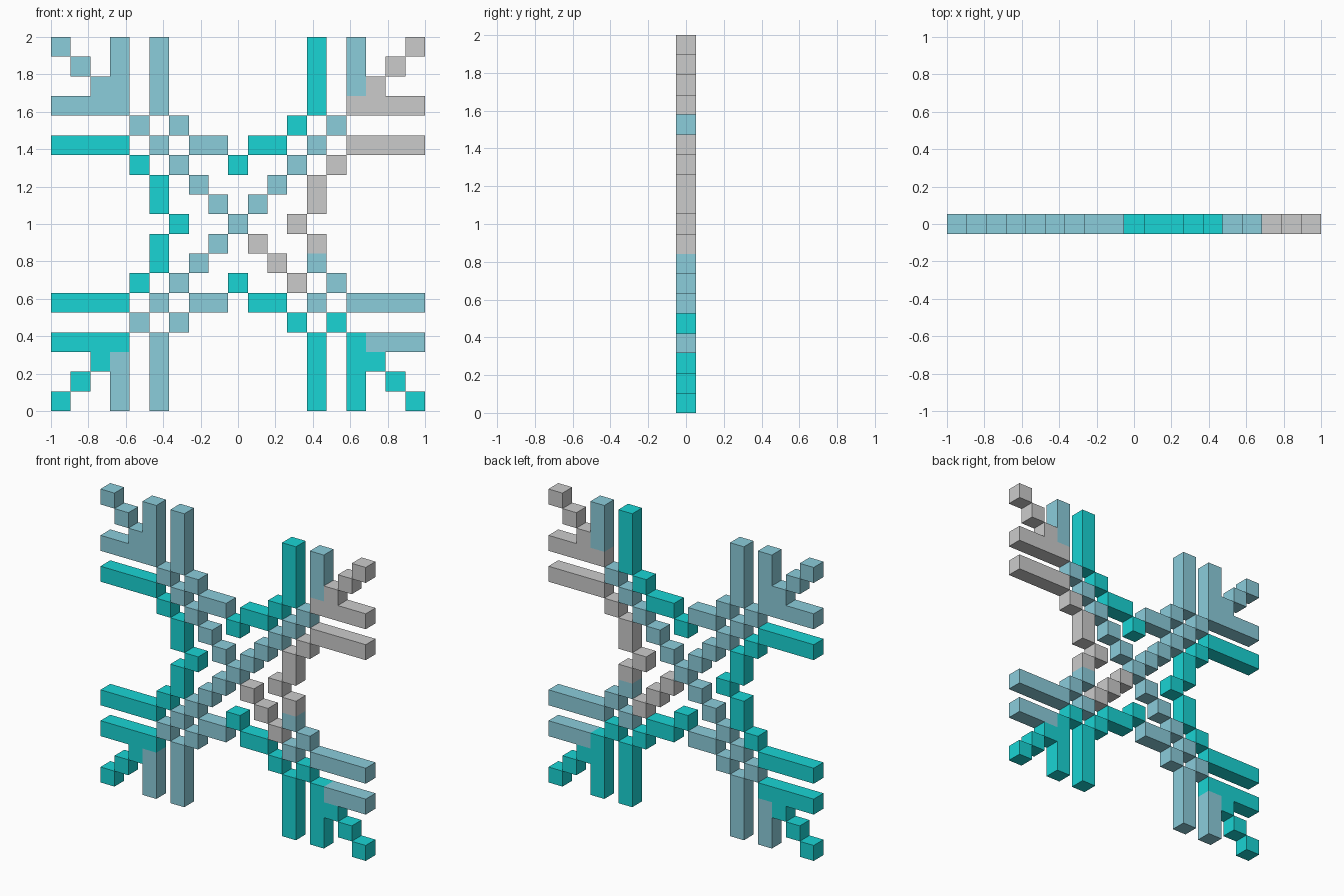
import bpy, bmesh
from mathutils import Vector

if "Cube" in bpy.data.objects:
    bpy.data.objects.remove(bpy.data.objects["Cube"])

CELL = 2 / 19          # 19 x 19 grid of cubes, one cube deep
H = CELL / 2


def make_mat(name, rgb):
    m = bpy.data.materials.new(name)
    m.diffuse_color = (*rgb, 1)
    m.use_nodes = True
    m.node_tree.nodes["Principled BSDF"].inputs["Base Color"].default_value = m.diffuse_color
    return m


MATS = [make_mat("pale_ice", (0.26, 0.61, 0.71)),
        make_mat("bright_cyan", (0.01, 0.66, 0.66)),
        None]          # plain grey
KEY = "LCG"            # pale, cyan, grey
DIRS = [Vector(d) for d in ((1, 0, 0), (-1, 0, 0), (0, 1, 0),
                            (0, -1, 0), (0, 0, 1), (0, 0, -1))]


def build(name, cells):
    """Outer skin of a set of cubes: {(column, row) from the centre: colour}."""
    bm = bmesh.new()
    for (x, z), colour in cells.items():
        c = Vector((x * CELL, 0, 1 + z * CELL))
        for n in DIRS:
            if n.y == 0 and (x + int(n.x), z + int(n.z)) in cells:
                continue
            u = Vector((n.y, n.z, n.x))
            v = n.cross(u)
            f = bm.faces.new([bm.verts.new(c + H * (n + a * u + b * v))
                              for a, b in ((-1, -1), (1, -1), (1, 1), (-1, 1))])
            f.material_index = KEY.index(colour)
    bmesh.ops.remove_doubles(bm, verts=bm.verts, dist=1e-4)
    bmesh.ops.dissolve_limit(bm, angle_limit=0.01, verts=bm.verts,
                             edges=bm.edges, delimit={'MATERIAL'})
    me = bpy.data.meshes.new(name)
    bm.to_mesh(me)
    bm.free()
    for m in MATS:
        me.materials.append(m)
    ob = bpy.data.objects.new(name, me)
    bpy.context.collection.objects.link(ob)


# Quarter motif: part -> groups of (cells, colours for the four quadrants)
QUADS = [("upper_left", -1, 1), ("upper_right", 1, 1),
         ("lower_left", -1, -1), ("lower_right", 1, -1)]
out = range(6, 10)
PARTS = {
    "branch_tip": [
        ([(i, i) for i in out], "LGCC"),
        ([(i, 6) for i in out[1:]], "LGCL"),
        ([(6, i) for i in out[1:]], "LLLC")],
    "horizontal_bar": [([(i, 4) for i in out], "CGCL")],
    "vertical_bar": [([(4, i) for i in out], "LCLC")],
    "branch_joint": [
        ([(5, 5)], "LLLC"),
        ([(4, 4)], "LLLL"),
        ([(3, 5)], "LCLC"),
        ([(5, 3)], "CGCL")],
    "diagonal_spoke": [([(i, i) for i in (1, 2, 3)], "LLLG")],
    "horizontal_link": [([(1, 4), (2, 4)], "LCLC")],
    "vertical_link": [([(4, 1)], "CGCG"), ([(4, 2)], "CGCL")],
}
for part, groups in PARTS.items():
    for q, (quad, sx, sz) in enumerate(QUADS):
        build(f"{part}_{quad}", {(sx * x, sz * z): cols[q]
                                 for cs, cols in groups for x, z in cs})

# Cubes on the axes and the centre
for name, pos, col in (("centre_cube", (0, 0), "L"), ("top_cube", (0, 3), "C"),
                       ("bottom_cube", (0, -3), "C"), ("left_cube", (-3, 0), "C"),
                       ("right_cube", (3, 0), "G")):
    build(name, {pos: col})
